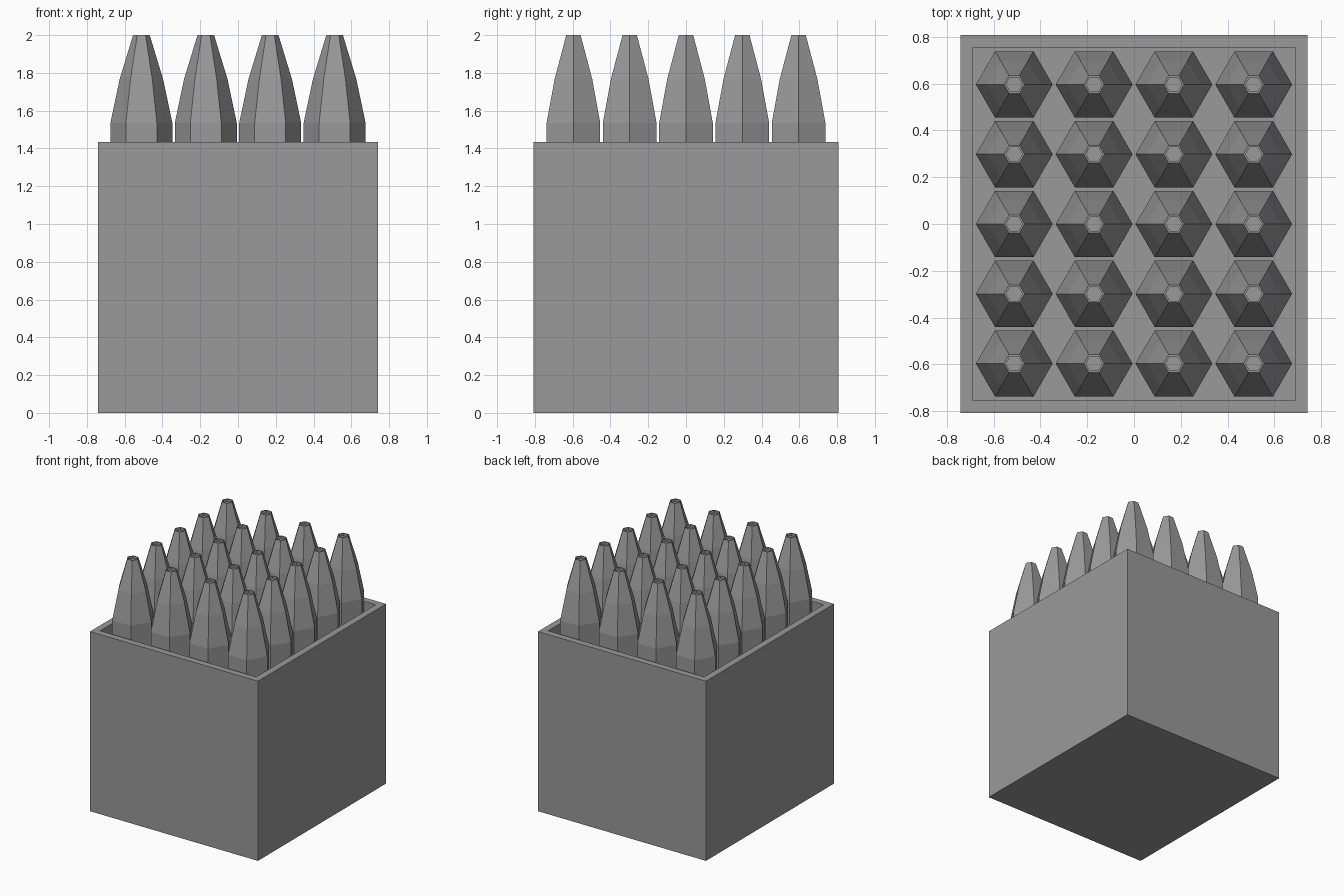
import bpy, bmesh
from math import cos, sin, pi

if "Cube" in bpy.data.objects:
    bpy.data.objects.remove(bpy.data.objects["Cube"])

# Dark grey shared by all parts
grey = bpy.data.materials.new("dark_grey")
grey.diffuse_color = (0.32, 0.32, 0.32, 1)
grey.use_nodes = True
grey.node_tree.nodes["Principled BSDF"].inputs["Base Color"].default_value = grey.diffuse_color


def make_object(name, bm):
    bmesh.ops.recalc_face_normals(bm, faces=bm.faces[:])
    mesh = bpy.data.meshes.new(name)
    bm.to_mesh(mesh)
    bm.free()
    mesh.materials.append(grey)
    obj = bpy.data.objects.new(name, mesh)
    bpy.context.collection.objects.link(obj)
    return obj


def loft(bm, rings):
    """Skin a stack of point rings and cap both ends."""
    loops = [[bm.verts.new(p) for p in ring] for ring in rings]
    for a, b in zip(loops, loops[1:]):
        n = len(a)
        for i in range(n):
            j = (i + 1) % n
            bm.faces.new((a[i], a[j], b[j], b[i]))
    bm.faces.new(loops[0][::-1])
    bm.faces.new(loops[-1])


def rect(hx, hy, z):
    return [(-hx, -hy, z), (hx, -hy, z), (hx, hy, z), (-hx, hy, z)]


def hexagon(r, z):
    return [(r * cos(i * pi / 3), r * sin(i * pi / 3), z) for i in range(6)]


# Open box: outer wall, rim, inner wall, floor
HX, HY, TOP, WALL = 0.741, 0.807, 1.433, 0.053
bm = bmesh.new()
loft(bm, [rect(HX, HY, 0), rect(HX, HY, TOP),
          rect(HX - WALL, HY - WALL, TOP), rect(HX - WALL, HY - WALL, WALL)])
make_object("open_box", bm)

# Six-sided pointed stick with a small recessed tip
profile = [(0.164, WALL), (0.164, 1.535), (0.115, 1.767),
           (0.044, 2.0), (0.035, 2.0), (0.035, 1.98)]
bm = bmesh.new()
loft(bm, [hexagon(r, z) for r, z in profile])
first = make_object("pointed_stick", bm)

# Grid of four by five sticks sharing one mesh
for col in range(4):
    for row in range(5):
        stick = first if col == row == 0 else first.copy()
        if stick is not first:
            stick.name = f"pointed_stick_{col}_{row}"
            bpy.context.collection.objects.link(stick)
        stick.location = ((col - 1.5) * 0.341, (row - 2) * 0.298, 0)
